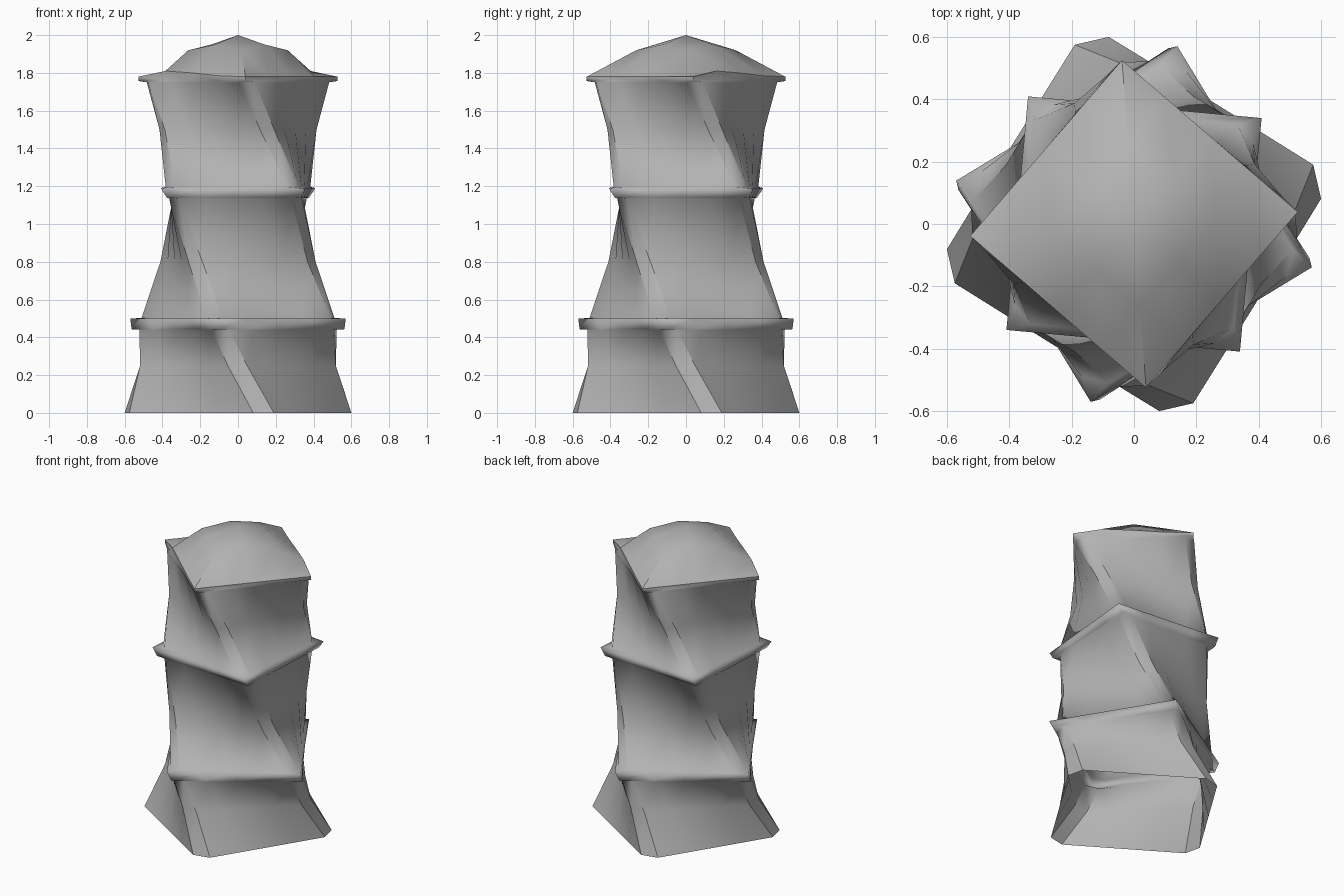
import bpy, bmesh, math
from mathutils import Vector

if "Cube" in bpy.data.objects:
    bpy.data.objects.remove(bpy.data.objects["Cube"])


def square_ring(z, r, c, ang, segs=4):
    """Square outline, corners cut at distance r with half-width c, turned by ang."""
    pts = []

    def corner(k, side):
        a = math.radians(ang - 90 + 90 * k)
        d, t = Vector((math.cos(a), math.sin(a), 0)), Vector((-math.sin(a), math.cos(a), 0))
        return d * r + t * (c * side) + Vector((0, 0, z))
    for k in range(4):
        p, q = corner(k, 1), corner(k + 1, -1)
        pts += [p.lerp(q, i / segs) for i in range(segs + 1)]
    return pts


def loft(bm, levels):
    rings = [[bm.verts.new(p) for p in square_ring(*lv)] for lv in levels]
    for a, b in zip(rings, rings[1:]):
        n = len(a)
        for i in range(n):
            j = (i + 1) % n
            bm.faces.new((a[i], a[j], b[j], b[i]))


ER, EA = 0.527, 4.2   # roof corner radius and turn
bm = bmesh.new()

# Twisted shell, open below. Levels: height, corner radius, chamfer half-width, turn
loft(bm, [
    # lower wall
    (0, 0.603, 0.056, 13), (0.25, 0.518, 0.051, -0.3), (0.44, 0.522, 0.048, -10.3),
    # lower sharp-cornered band
    (0.443, 0.574, 0, -11), (0.499, 0.587, 0, -13.7),
    # middle wall
    (0.503, 0.515, 0.045, -14), (0.80, 0.45, 0.042, -30), (1.135, 0.457, 0.04, -47.5),
    # upper sharp-cornered band
    (1.14, 0.507, 0, -48), (1.19, 0.532, 0, -50.3),
    # upper wall and eave
    (1.197, 0.46, 0.04, -51), (1.50, 0.43, 0.04, -69), (1.75, 0.481, 0.042, -84.3),
    (1.757, ER, 0, EA - 90)])


# Domed roof on a square grid, two opposite rims slightly raised
def dome_z(u, v):
    if abs(u) == 2:
        return 1.78
    if abs(v) == 2:
        return {1: 1.81, 0: 1.80, -1: 1.785}[u * v // 2]
    return {0: 2.0, 1: 1.95, 2: 1.92}[abs(u) + abs(v)]


rot = math.radians(EA)
grid = {}
for u in range(-2, 3):
    for v in range(-2, 3):
        x, y = ER / 4 * (u + v), ER / 4 * (v - u)
        grid[u, v] = bm.verts.new((x * math.cos(rot) - y * math.sin(rot),
                                   x * math.sin(rot) + y * math.cos(rot), dome_z(u, v)))
for u in range(-2, 2):
    for v in range(-2, 2):
        a, b, c, d = grid[u, v], grid[u + 1, v], grid[u + 1, v + 1], grid[u, v + 1]
        bm.faces.new((a, b, d))
        bm.faces.new((b, c, d))

# Eave edge joining roof and wall
rim = ([(u, -2) for u in range(-2, 2)] + [(2, v) for v in range(-2, 2)]
       + [(u, 2) for u in range(2, -2, -1)] + [(-2, v) for v in range(2, -2, -1)])
top = [grid[k] for k in rim]
low = [bm.verts.new((t.co.x, t.co.y, 1.757)) for t in top]
for i in range(16):
    j = (i + 1) % 16
    bm.faces.new((top[i], low[i], low[j], top[j]))

bmesh.ops.remove_doubles(bm, verts=bm.verts, dist=0.0008)
bmesh.ops.recalc_face_normals(bm, faces=bm.faces)

# Smooth everywhere except the upright corner edges and the roof rim
for f in bm.faces:
    f.smooth = True
for e in bm.edges:
    if len(e.link_faces) == 2:
        z1, z2 = (v.co.z for v in e.verts)
        bend = math.degrees(e.calc_face_angle(0))
        on_roof = min(z1, z2) > 1.775
        e.smooth = not (bend > 42 if on_roof else bend > 33 and abs(z1 - z2) > 0.02)

me = bpy.data.meshes.new("twisted_tower")
bm.to_mesh(me)
bm.free()
ob = bpy.data.objects.new("twisted_tower", me)
bpy.context.collection.objects.link(ob)

# Mid grey
mat = bpy.data.materials.new("mid_grey")
mat.diffuse_color = (0.45, 0.45, 0.45, 1)
mat.use_nodes = True
mat.node_tree.nodes["Principled BSDF"].inputs["Base Color"].default_value = mat.diffuse_color
me.materials.append(mat)
